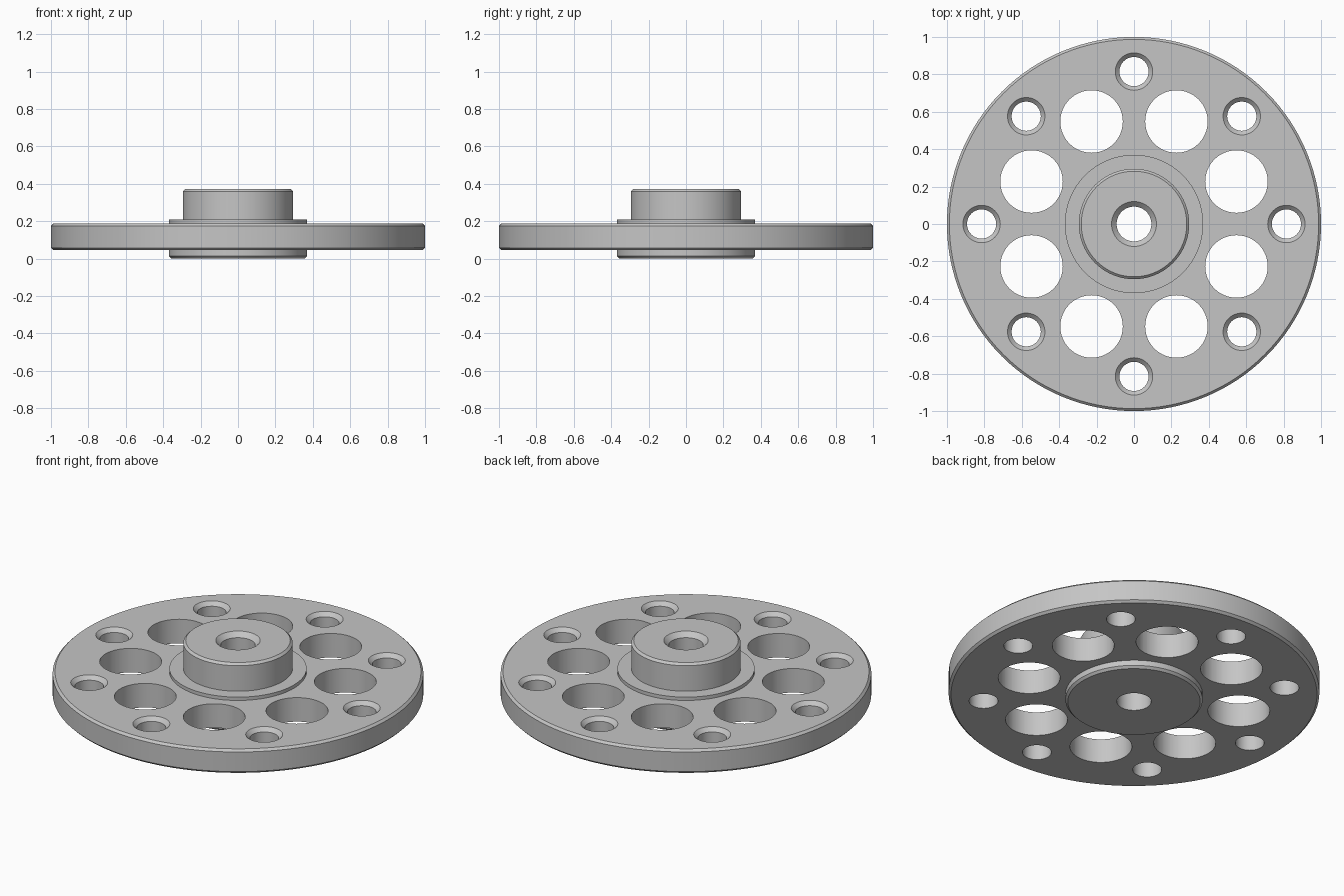
import bpy, bmesh
from math import cos, sin, pi, radians

cube = bpy.data.objects.get("Cube")
if cube:
    bpy.data.objects.remove(cube, do_unlink=True)

metal = bpy.data.materials.new("light grey metal")
metal.use_nodes = True
grey = (0.56, 0.56, 0.56, 1)
metal.diffuse_color = grey
metal.node_tree.nodes["Principled BSDF"].inputs["Base Color"].default_value = grey


def revolve(bm, profile, segments, x=0, y=0):
    """Spin a closed (radius, height) loop around a vertical axis at x, y."""
    rings = []
    for i in range(segments):
        a = 2 * pi * i / segments
        rings.append([bm.verts.new((x + r * cos(a), y + r * sin(a), z)) for r, z in profile])
    n = len(profile)
    for i in range(segments):
        here, after = rings[i], rings[(i + 1) % segments]
        for k in range(n):
            bm.faces.new((here[k], after[k], after[(k + 1) % n], here[(k + 1) % n]))


def plug(bm, profile, segments, x, y):
    """Spin an open outline and cap both ends, for drilling holes."""
    rings = [[bm.verts.new((x + r * cos(2 * pi * i / segments),
                            y + r * sin(2 * pi * i / segments), z))
              for i in range(segments)] for r, z in profile]
    for low, high in zip(rings, rings[1:]):
        for i in range(segments):
            j = (i + 1) % segments
            bm.faces.new((low[i], low[j], high[j], high[i]))
    bm.faces.new(rings[0][::-1])
    bm.faces.new(rings[-1])


def finish(name, bm):
    bmesh.ops.recalc_face_normals(bm, faces=bm.faces)
    mesh = bpy.data.meshes.new(name)
    bm.to_mesh(mesh)
    bm.free()
    obj = bpy.data.objects.new(name, mesh)
    bpy.context.collection.objects.link(obj)
    mesh.materials.append(metal)
    return obj


def smooth(obj):
    bpy.ops.object.select_all(action="DESELECT")
    obj.select_set(True)
    bpy.context.view_layer.objects.active = obj
    bpy.ops.object.shade_smooth_by_angle(angle=radians(25))


bottom, top, bevel = 0.045, 0.188, 0.013

# Round plate with bevelled rim
bm = bmesh.new()
revolve(bm, [(0.34, bottom), (1 - bevel, bottom), (1, bottom + bevel),
             (1, top - bevel), (1 - bevel, top), (0.34, top)], 128)
plate = finish("plate", bm)

# Eight lightening holes and eight countersunk bolt holes
bm = bmesh.new()
for i in range(8):
    a = pi / 4 * i
    b = a + pi / 8
    plug(bm, [(0.167, -0.1), (0.167, 0.3)], 64, 0.593 * cos(b), 0.593 * sin(b))
    plug(bm, [(0.078, -0.1), (0.078, top - 0.022), (0.1, top), (0.1, 0.3)],
         48, 0.815 * cos(a), 0.815 * sin(a))
drill = finish("hole_cutter", bm)
drill.hide_render = True

cut = plate.modifiers.new("holes", "BOOLEAN")
cut.operation = "DIFFERENCE"
cut.solver = "EXACT"
cut.object = drill
bpy.context.view_layer.update()
graph = bpy.context.evaluated_depsgraph_get()
drilled = bpy.data.meshes.new_from_object(plate.evaluated_get(graph))
plate.modifiers.clear()
plate.data = drilled
bpy.data.objects.remove(drill, do_unlink=True)
smooth(plate)

# Hub with collars above and below the plate and a countersunk bore
bm = bmesh.new()
revolve(bm, [(0.093, 0), (0.357, 0), (0.37, 0.013), (0.37, 0.208), (0.295, 0.208),
             (0.295, 0.36), (0.282, 0.373), (0.12, 0.373), (0.093, 0.346)], 96)
smooth(finish("hub", bm))
